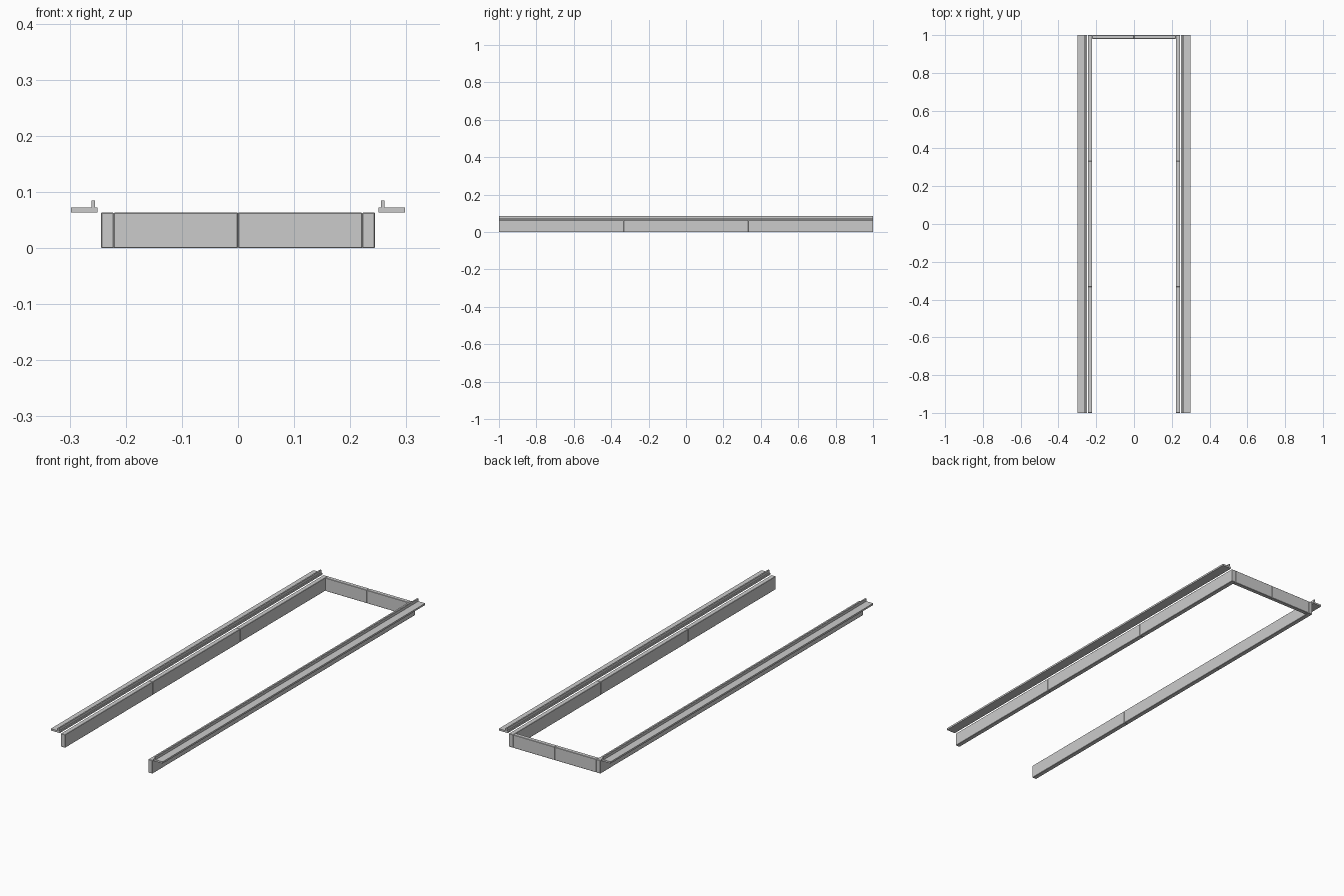
import bpy
import bmesh

cube = bpy.data.objects.get("Cube")
if cube:
    bpy.data.objects.remove(cube, do_unlink=True)

HEIGHT = 0.0635
INNER, OUTER = 0.2215, 0.244
BEVEL = 0.0015


def finish(name, bm):
    bmesh.ops.recalc_face_normals(bm, faces=bm.faces)
    mesh = bpy.data.meshes.new(name)
    bm.to_mesh(mesh)
    bm.free()
    obj = bpy.data.objects.new(name, mesh)
    bpy.context.collection.objects.link(obj)
    return obj


def block(name, low, high):
    """Box between two corners with a small chamfer on every edge."""
    bm = bmesh.new()
    bmesh.ops.create_cube(bm, size=1)
    for v in bm.verts:
        v.co = [(a + b) / 2 + c * (b - a) for a, b, c in zip(low, high, v.co)]
    obj = finish(name, bm)
    mod = obj.modifiers.new("chamfer", "BEVEL")
    mod.width = BEVEL
    mod.segments = 1
    return obj


def extrude_profile(name, points, y0, y1):
    """Sweep an xz outline along y."""
    bm = bmesh.new()
    face = bm.faces.new([bm.verts.new((x, y0, z)) for x, z in points])
    result = bmesh.ops.extrude_face_region(bm, geom=[face])
    verts = [g for g in result["geom"] if isinstance(g, bmesh.types.BMVert)]
    bmesh.ops.translate(bm, verts=verts, vec=(0, y1 - y0, 0))
    return finish(name, bm)


# Outline of the flat outer rail with its upright lip
rail = [(0.25, HEIGHT), (0.298, HEIGHT), (0.298, 0.072), (0.2615, 0.072),
        (0.2615, 0.085), (0.255, 0.085), (0.255, 0.072), (0.25, 0.072)]

for side, sign in (("left", 1), ("right", -1)):
    extrude_profile(side + "_rail", [(sign * x, z) for x, z in rail], -1, 1)

    # Side beam in three equal lengths
    x0, x1 = sorted((sign * INNER, sign * OUTER))
    for i in range(3):
        y = -1 + i * 2 / 3
        block(f"{side}_beam_{i + 1}", (x0, y, 0), (x1, y + 2 / 3, HEIGHT))

    # Half of the back beam, meeting at the centre
    x0, x1 = sorted((0, sign * INNER))
    block(side + "_back_beam", (x0, 0.98, 0), (x1, 1, HEIGHT))
